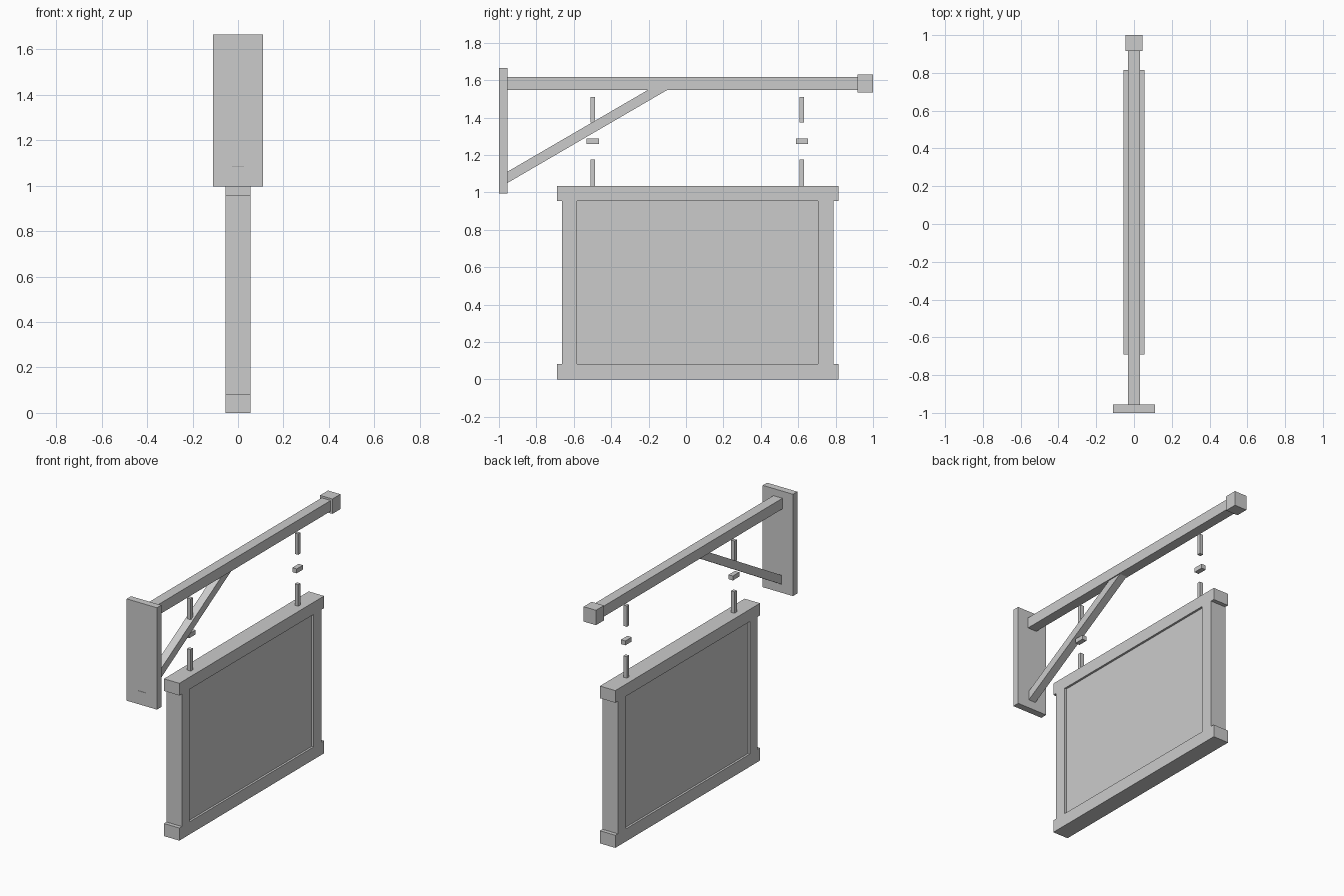
import bpy, bmesh
from math import radians, cos, sin
from mathutils import Matrix

if "Cube" in bpy.data.objects:
    bpy.data.objects.remove(bpy.data.objects["Cube"])


def finish(name, bm):
    bmesh.ops.recalc_face_normals(bm, faces=bm.faces[:])
    mesh = bpy.data.meshes.new(name)
    bm.to_mesh(mesh)
    bm.free()
    obj = bpy.data.objects.new(name, mesh)
    bpy.context.collection.objects.link(obj)
    return obj


def box(name, half_x, y0, y1, z0, z1):
    bm = bmesh.new()
    place = Matrix.Translation((0, (y0 + y1) / 2, (z0 + z1) / 2))
    size = Matrix.Diagonal((2 * half_x, y1 - y0, z1 - z0, 1))
    bmesh.ops.create_cube(bm, size=1, matrix=place @ size)
    return finish(name, bm)


def extruded_ring(name, half_x, loops):
    """Fill between closed (y, z) loops and extrude along x."""
    bm = bmesh.new()
    edges = []
    for pts in loops:
        vs = [bm.verts.new((-half_x, y, z)) for y, z in pts]
        edges += [bm.edges.new((a, b)) for a, b in zip(vs, vs[1:] + vs[:1])]
    bmesh.ops.triangle_fill(bm, edges=edges, use_beauty=True, normal=(1, 0, 0))
    ext = bmesh.ops.extrude_face_region(bm, geom=bm.faces[:])
    moved = [v for v in ext["geom"] if isinstance(v, bmesh.types.BMVert)]
    bmesh.ops.translate(bm, verts=moved, vec=(2 * half_x, 0, 0))
    return finish(name, bm)


# Wall bracket
box("wall_plate", 0.11, -1.0, -0.955, 0.995, 1.665)
box("arm", 0.033, -0.97, 0.93, 1.548, 1.618)
box("arm_end_cap", 0.045, 0.917, 1.0, 1.533, 1.631)

# Diagonal brace, running from the plate up into the arm
angle, length = radians(30.2), 1.03
brace = box("brace", 0.026, -length / 2, length / 2, -0.026, 0.026)
brace.data.transform(Matrix.Translation((0, -0.988 + cos(angle) * length / 2,
                                         1.061 + sin(angle) * length / 2))
                     @ Matrix.Rotation(angle, 4, 'X'))

# Sign frame: rails overhang the stiles at each corner
Y0, Y1, TOP, STEP = -0.69, 0.815, 1.035, 0.026
LOW, HIGH = 0.083, 0.955
outline = [(Y0, 0), (Y1, 0), (Y1, LOW), (Y1 - STEP, LOW),
           (Y1 - STEP, HIGH), (Y1, HIGH), (Y1, TOP), (Y0, TOP),
           (Y0, HIGH), (Y0 + STEP, HIGH), (Y0 + STEP, LOW), (Y0, LOW)]
opening = [(-0.583, LOW), (0.706, LOW), (0.706, HIGH), (-0.583, HIGH)]
extruded_ring("sign_frame", 0.056, [outline, opening])

# Recessed sign board
box("sign_board", 0.042, -0.59, 0.713, LOW - 0.007, HIGH + 0.007)

# Hangers: upper rod, link and lower rod on each side
for side, y in (("inner", -0.498), ("outer", 0.62)):
    box(side + "_upper_rod", 0.0125, y - 0.012, y + 0.012, 1.373, 1.51)
    box(side + "_link", 0.016, y - 0.033, y + 0.033, 1.26, 1.289)
    box(side + "_lower_rod", 0.0125, y - 0.012, y + 0.012, 1.03, 1.176)
